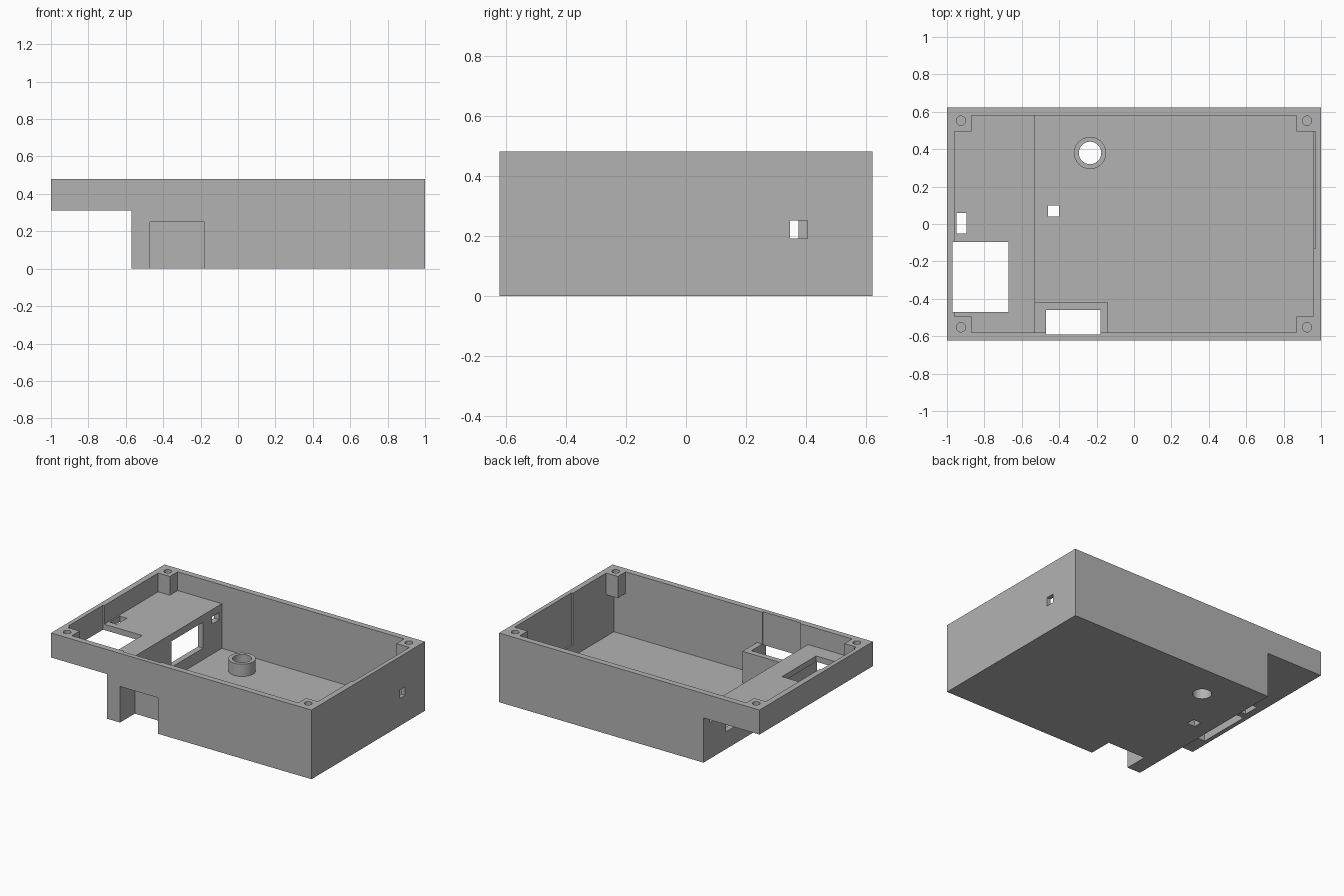
import bpy
import math

old = bpy.data.objects.get("Cube")
if old:
    bpy.data.objects.remove(old, do_unlink=True)

grey = bpy.data.materials.new("plain grey")
grey.use_nodes = True
colour = (0.45, 0.45, 0.45, 1)
grey.diffuse_color = colour
grey.node_tree.nodes["Principled BSDF"].inputs["Base Color"].default_value = colour


def box(name, x, y, z):
    """Box from (low, high) ranges."""
    bpy.ops.mesh.primitive_cube_add(size=1)
    ob = bpy.context.object
    ob.name = name
    ob.location = [(a + b) / 2 for a, b in (x, y, z)]
    ob.scale = [b - a for a, b in (x, y, z)]
    bpy.ops.object.transform_apply(location=True, rotation=False, scale=True)
    return ob


def cylinder(name, x, y, r, z):
    bpy.ops.mesh.primitive_cylinder_add(
        vertices=48, radius=r, depth=z[1] - z[0], location=(x, y, sum(z) / 2))
    ob = bpy.context.object
    ob.name = name
    bpy.ops.object.transform_apply(location=True, rotation=False, scale=False)
    return ob


def combine(tool, operation):
    """Apply a boolean to the case and discard the tool."""
    mod = case.modifiers.new(tool.name, "BOOLEAN")
    mod.operation = operation
    mod.solver = "EXACT"
    mod.object = tool
    bpy.context.view_layer.objects.active = case
    bpy.ops.object.modifier_apply(modifier=mod.name)
    bpy.data.objects.remove(tool, do_unlink=True)


def cut(tool):
    combine(tool, "DIFFERENCE")


def cut_box(name, x, y, z):
    cut(box(name, x, y, z))


# Outer block with the raised left-hand end
TOP, OPEN = 0.48, 0.7
case = box("case", (-1, 1), (-0.622, 0.622), (0, TOP))
cut_box("end_step", (-1.2, -0.57), (-1, 1), (-0.2, 0.31))

# Cavities, leaving corner posts standing at the rim
WALL_Y = (-0.58, 0.58)
POST_Y = (-0.495, 0.495)
cut_box("lower_cavity", (-0.53, 0.96), WALL_Y, (0.04, 0.33))
cut_box("deep_cavity_long", (-0.53, 0.87), WALL_Y, (0.1, OPEN))
cut_box("deep_cavity_wide", (-0.53, 0.96), POST_Y, (0.1, OPEN))
cut_box("shelf_cavity_long", (-0.87, 0), WALL_Y, (0.35, OPEN))
cut_box("shelf_cavity_wide", (-0.96, 0), POST_Y, (0.35, OPEN))

# Housing of the front socket and the round boss
combine(box("socket_housing", (-0.55, -0.14), (-0.6, -0.42), (0.02, 0.26)), "UNION")
combine(cylinder("boss", -0.235, 0.38, 0.086, (0.02, 0.125)), "UNION")
cut(cylinder("boss_hole", -0.235, 0.38, 0.06, (-0.1, 0.3)))

# Front socket opening and the groove above it
SOCKET_X = (-0.47, -0.18)
cut_box("socket_opening", SOCKET_X, (-0.8, -0.46), (-0.1, 0.25))
cut_box("socket_groove", SOCKET_X, (-0.59, -0.46), (-0.2, OPEN))

# Shelf openings
cut_box("shelf_opening", (-0.97, -0.67), (-0.47, -0.095), (0.2, OPEN))
cut_box("shelf_slot", (-0.95, -0.895), (-0.05, 0.06), (0.2, 0.4))

# Floor opening, step wall windows, side port and side wall recess
cut_box("floor_opening", (-0.46, -0.4), (0.04, 0.1), (-0.1, 0.1))
cut_box("step_window", (-0.62, -0.5), (0.03, 0.375), (0.12, 0.3))
cut_box("step_port", (-0.62, -0.5), (0.47, 0.55), (0.25, 0.3))
cut_box("side_port", (0.9, 1.1), (0.347, 0.405), (0.19, 0.25))
cut_box("side_recess", (0.9, 0.97), (-0.13, 0.495), (0.12, OPEN))

# Screw holes in the corner posts
for sx in (-1, 1):
    for sy in (-1, 1):
        cut(cylinder("screw_hole", sx * 0.925, sy * 0.552, 0.025, (0.37, 0.6)))

# Colour and shading
case.data.materials.clear()
case.data.materials.append(grey)
for face in case.data.polygons:
    face.material_index = 0
bpy.ops.object.select_all(action="DESELECT")
case.select_set(True)
bpy.context.view_layer.objects.active = case
bpy.ops.object.shade_smooth_by_angle(angle=math.radians(30))
